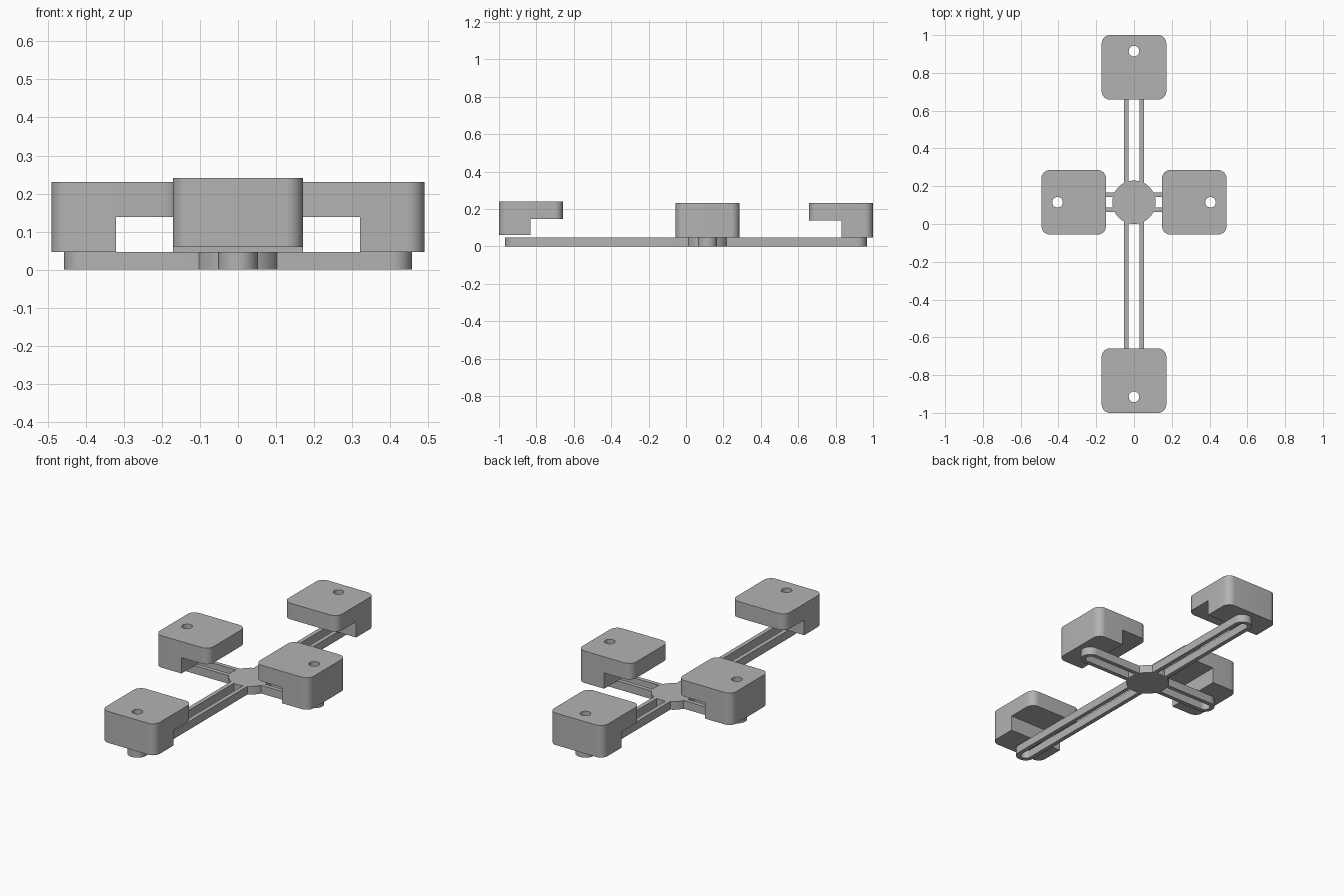
import bpy, bmesh
from math import sin, cos, pi, radians
from mathutils import Matrix, Vector

cube = bpy.data.objects.get("Cube")
if cube:
    bpy.data.objects.remove(cube, do_unlink=True)

grey = bpy.data.materials.new("plain_grey")
grey.use_nodes = True
GREY = (0.45, 0.45, 0.45, 1)
grey.diffuse_color = GREY
grey.node_tree.nodes["Principled BSDF"].inputs["Base Color"].default_value = GREY

HUB = Vector((0, 0.115, 0))
FRAME_TOP = 0.047
SIZE = 0.342
RAIL, SLOT = 0.052, 0.028


def arc(cx, cy, r, start, end, steps):
    """Points along an arc, angles in degrees."""
    angles = [radians(start + (end - start) * i / steps) for i in range(steps + 1)]
    return [(cx + r * cos(a), cy + r * sin(a)) for a in angles]


def circle(cx, cy, r, steps):
    return arc(cx, cy, r, 0, 360, steps)[:-1]


def prism(name, outline, z0, z1, angle=0):
    """Extrude an outline, turned about the hub centre."""
    bm = bmesh.new()
    face = bm.faces.new([bm.verts.new((x, y, z0)) for x, y in outline])
    top = bmesh.ops.extrude_face_region(bm, geom=[face])["geom"]
    verts = [v for v in top if isinstance(v, bmesh.types.BMVert)]
    bmesh.ops.translate(bm, verts=verts, vec=(0, 0, z1 - z0))
    bmesh.ops.recalc_face_normals(bm, faces=bm.faces)
    bm.transform(Matrix.Translation(HUB) @ Matrix.Rotation(radians(angle), 4, 'Z'))
    mesh = bpy.data.meshes.new(name)
    bm.to_mesh(mesh)
    bm.free()
    mesh.materials.append(grey)
    obj = bpy.data.objects.new(name, mesh)
    bpy.context.collection.objects.link(obj)
    return obj


def combine(obj, other, operation):
    """Apply a boolean and discard the second object."""
    mod = obj.modifiers.new("combine", 'BOOLEAN')
    mod.operation, mod.object, mod.solver = operation, other, 'EXACT'
    bpy.ops.object.select_all(action='DESELECT')
    bpy.context.view_layer.objects.active = obj
    obj.select_set(True)
    bpy.ops.object.modifier_apply(modifier=mod.name)
    bpy.data.objects.remove(other, do_unlink=True)


def smooth(obj):
    bpy.ops.object.select_all(action='DESELECT')
    bpy.context.view_layer.objects.active = obj
    obj.select_set(True)
    bpy.ops.object.shade_smooth_by_angle(angle=radians(30))


# Central hub; the slotted arms are fused into it
frame = prism("cross_frame", circle(0, 0, 0.115, 64), 0, FRAME_TOP)

# name, direction, outer reach from hub, block underside, block top
stations = [
    ("left", 0, 0.49, FRAME_TOP, 0.231),
    ("back", 90, 0.885, FRAME_TOP, 0.231),
    ("right", 180, 0.49, FRAME_TOP, 0.231),
    ("front", 270, 1.115, 0.06, 0.241),
]
for name, angle, reach, low, high in stations:
    pin = reach - 0.085

    # Arm: two rails joined by a rounded end around an open slot
    start = 0.08
    outline = ([(start, -RAIL)] + arc(pin, 0, RAIL, -90, 90, 24)
               + [(start, RAIL), (start, SLOT)]
               + arc(pin, 0, SLOT, 90, -90, 24) + [(start, -SLOT)])
    combine(frame, prism("arm", outline, 0, FRAME_TOP, angle), 'UNION')

    # Block: rounded square with an undercut inner half and a pin hole
    r, h = 0.045, SIZE / 2
    mid = reach - h
    square = []
    for i, (sx, sy) in enumerate([(1, 1), (-1, 1), (-1, -1), (1, -1)]):
        square += arc(mid + sx * (h - r), sy * (h - r), r, 90 * i, 90 * i + 90, 10)
    block = prism(name + "_block", square, low, high, angle)
    inner, step = mid - 0.3, reach - 0.169
    notch = [(inner, -0.3), (step, -0.3), (step, 0.3), (inner, 0.3)]
    combine(block, prism("notch", notch, low - 0.1, high - 0.093, angle), 'DIFFERENCE')
    combine(block, prism("pin_hole", circle(pin, 0, SLOT, 32), low - 0.1, high + 0.1, angle), 'DIFFERENCE')
    smooth(block)

smooth(frame)
